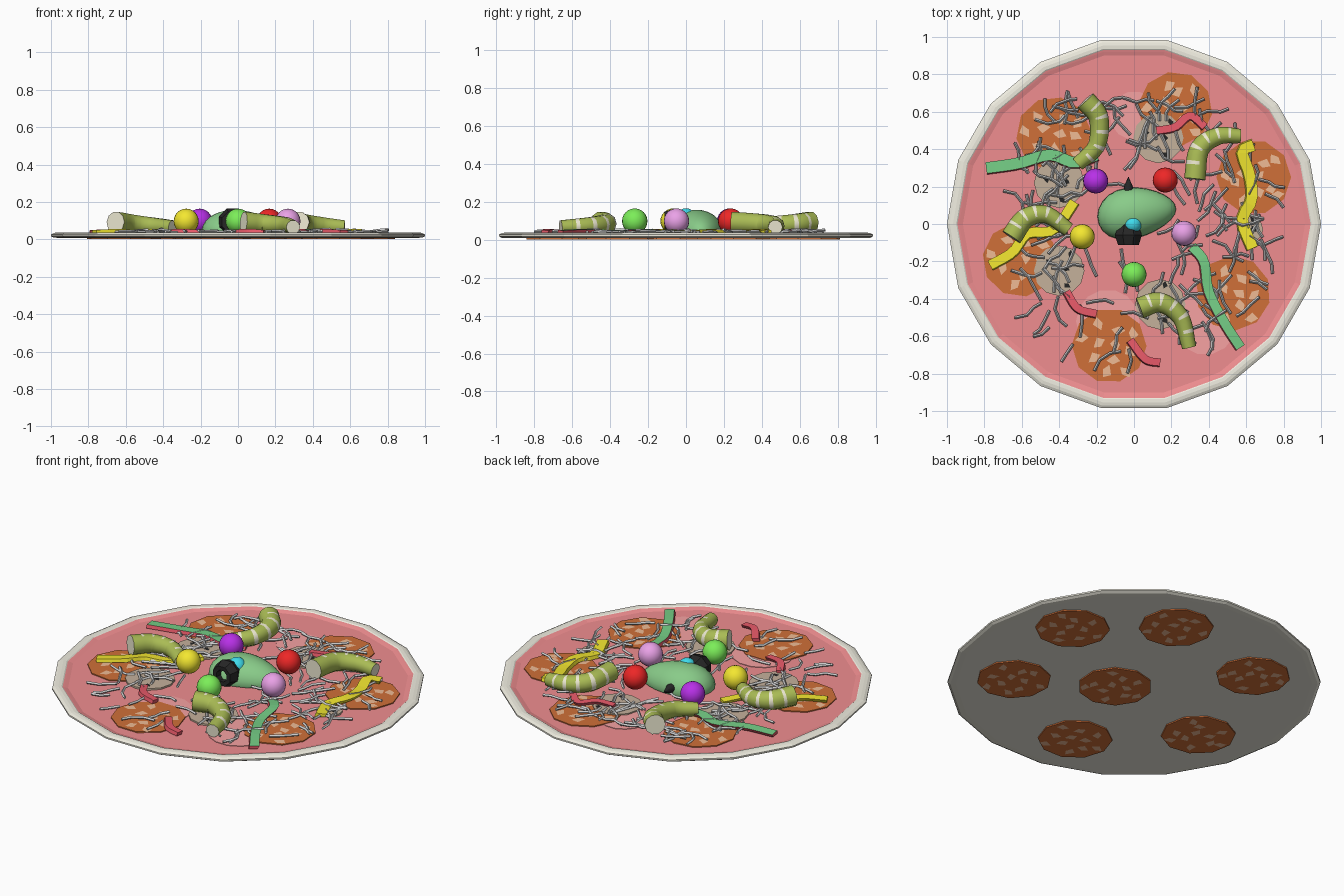
import bpy, bmesh, math, random
from mathutils import Vector as V

if "Cube" in bpy.data.objects:
    bpy.data.objects.remove(bpy.data.objects["Cube"])

random.seed(7)
mats = {}

def mat(name, r, g, b):
    m = bpy.data.materials.new(name)
    m.diffuse_color = (r, g, b, 1)
    m.use_nodes = True
    m.node_tree.nodes["Principled BSDF"].inputs["Base Color"].default_value = m.diffuse_color
    mats[name] = m

mat("cream", .86, .84, .74); mat("sauce", .87, .27, .28); mat("tomato", .93, .36, .36)
mat("salami", .63, .16, .04); mat("fat", .87, .50, .30)
mat("mushroom", .56, .44, .33); mat("black", .02, .02, .02)
mat("pickle", .40, .50, .09); mat("cap", .84, .81, .64)
mat("green", .18, .62, .24); mat("pepper", .25, .60, .25); mat("yellow", .90, .80, .03)
mat("red", .85, .02, .02); mat("purple", .48, .03, .80); mat("pink", .82, .36, .80)
mat("lime", .20, .85, .10); mat("cyan", .05, .72, .85); mat("redflesh", .80, .10, .14)
mat("grey", .66, .66, .66)

def finish(bm, name, *ms, smooth=None, recalc=True):
    if recalc:
        bmesh.ops.recalc_face_normals(bm, faces=bm.faces)
    me = bpy.data.meshes.new(name)
    bm.to_mesh(me); bm.free()
    for m in ms:
        me.materials.append(mats[m])
    ob = bpy.data.objects.new(name, me)
    bpy.context.collection.objects.link(ob)
    if smooth:
        bpy.context.view_layer.objects.active = ob
        bpy.ops.object.select_all(action='DESELECT')
        ob.select_set(True)
        bpy.ops.object.shade_smooth_by_angle(angle=math.radians(smooth))
    return ob

def loft(bm, rings, closed_ends=True):
    """Bridge successive rings of points, cap the ends."""
    vs = [[bm.verts.new(p) for p in r] for r in rings]
    n = len(vs[0])
    for a, b in zip(vs, vs[1:]):
        for i in range(n):
            bm.faces.new((a[i], a[(i+1) % n], b[(i+1) % n], b[i]))
    if closed_ends:
        bm.faces.new(vs[0][::-1]); bm.faces.new(vs[-1])
    return vs

def circle(r, z, n, c=(0, 0), ph=0):
    return [V((c[0]+r*math.cos(ph+2*math.pi*i/n), c[1]+r*math.sin(ph+2*math.pi*i/n), z)) for i in range(n)]

def disc(name, profile, n, m, c=(0, 0), ph=0):
    bm = bmesh.new()
    loft(bm, [circle(r, z, n, c, ph) for r, z in profile])
    return finish(bm, name, m)

def spline(pts, ts):
    """Catmull-Rom points at the parameters ts in 0..1."""
    p = [V(q) for q in pts]
    p = [2*p[0]-p[1]] + p + [2*p[-1]-p[-2]]
    out = []
    for t in ts:
        s = t*(len(p)-3); i = min(int(s), len(p)-4); u = s-i
        a, b, c, d = p[i:i+4]
        out.append(.5*(2*b+(c-a)*u+(2*a-5*b+4*c-d)*u*u+(3*b-a-3*c+d)*u**3))
    return out

def sweep(bm, path, section):
    """section(i, side, up) returns the offsets of ring i."""
    rings = []
    for i, p in enumerate(path):
        d = (path[min(i+1, len(path)-1)] - path[max(i-1, 0)]).normalized()
        side = d.cross(V((0, 0, 1))).normalized()
        rings.append([p+o for o in section(i, side, side.cross(d))])
    return loft(bm, rings)

def round_section(radius, n):
    def f(i, s, u):
        r = radius(i)
        return [r*(s*math.cos(2*math.pi*k/n)+u*math.sin(2*math.pi*k/n)) for k in range(n)]
    return f

# base: 18-sided crust with stepped rim, sauce inside
disc("crust", [(.955, .008), (.985, .009), (1, .017), (1, .026), (.985, .034), (.968, .037),
               (.95, .036), (.935, .026), (.93, .018)], 18, "cream")
disc("sauce", [(.93, .012), (.952, .034), (.935, .030), (.915, .024)], 18, "sauce")

def flecks(bm, c, r, z, count, size, flip=False):
    for k in range(count):
        a = k*2.4+random.random()*.5
        d = r*math.sqrt((k+.4)/count)*.88
        p = (c[0]+d*math.cos(a), c[1]+d*math.sin(a))
        ph = random.random()*6
        vs = [bm.verts.new((p[0]+size*q*math.cos(ph+j*1.4), p[1]+size*q*math.sin(ph+j*1.4), z))
              for j, q in enumerate((1, .7, 1.1, .8))]
        f = bm.faces.new(vs[::-1] if flip else vs)
        f.material_index = 1

# salami slices, visible above and below the base
for k, c in enumerate([(.64, .25), (.22, .615), (.53, -.37), (.065, -.08), (-.43, .48),
                       (-.133, -.65), (-.61, -.19)]):
    top = .022 if k == 3 else .030
    bm = bmesh.new()
    loft(bm, [circle(.2, z, 10, c, k*.5) for z in (.001, top)])
    bmesh.ops.recalc_face_normals(bm, faces=bm.faces)
    flecks(bm, c, .19, top+.001, 11, .036)
    flecks(bm, c, .19, 0, 11, .034, True)
    finish(bm, "salami_slice", "salami", "fat", recalc=False)

# mushroom slices with dark flecks, and tomato slices
for k, c in enumerate([(-.40, .22), (.13, .46), (-.40, -.25), (.14, -.43), (.62, -.03)]):
    r = .07 if k == 4 else .135
    bm = bmesh.new()
    loft(bm, [circle(r, z, 12, c) for z in (.022, .034)])
    bmesh.ops.recalc_face_normals(bm, faces=bm.faces)
    flecks(bm, c, r, .035, 4, .02)
    finish(bm, "mushroom_slice", "mushroom", "black", recalc=False)
for c, r in [((-.14, -.52), .17), ((.38, -.53), .17), ((.0, .58), .13)]:
    disc("tomato_slice", [(r, .02), (r, .027)], 14, "tomato", c)

# curved pickles with pale bands on the outer side
ts = [0]
for k in range(1, 6):
    ts += [k/6-.08, k/6-.018, k/6+.018]
ts += [.93, 1]
bands = {i for i in range(len(ts)-1) if i % 3 == 2 and i < 16}
for pts in [[(-.26, .66), (-.19, .57), (-.20, .42), (-.30, .32)],
            [(.325, .24), (.35, .40), (.45, .47), (.57, .47)],
            [(-.655, -.07), (-.58, .03), (-.47, .05), (-.35, -.03)],
            [(.03, -.45), (.14, -.42), (.25, -.50), (.295, -.66)]]:
    n = 10
    path = spline([(x, y, .092-.009*i) for i, (x, y) in enumerate(pts)], ts)
    bm = bmesh.new()
    sweep(bm, path, round_section(lambda i: .057-.019*ts[i]**1.5, n))
    mid = (path[0]+path[-1])/2
    bm.faces.ensure_lookup_table()
    bm.normal_update()
    bmesh.ops.recalc_face_normals(bm, faces=bm.faces)
    for f in bm.faces:
        if len(f.verts) > 4:
            f.material_index = 1
        elif f.index // n in bands:
            out = f.calc_center_median()-mid
            if f.normal.dot(V((out.x, out.y, 0)).normalized()) > -.3 and f.normal.z > -.5:
                f.material_index = 1
    finish(bm, "pickle", "pickle", "cap", smooth=40)

# wavy pepper strips: skin on top, red or yellow flesh below
for name, skin, flesh, w, pts in [
    ("green_strip", "green", "redflesh", .03, [(-.79, .30), (-.62, .325), (-.45, .37), (-.32, .33), (-.20, .37)]),
    ("green_strip", "green", "redflesh", .026, [(.31, -.12), (.375, -.2), (.40, -.36), (.48, -.52), (.57, -.66)]),
    ("yellow_strip", "yellow", "yellow", .03, [(.64, .42), (.58, .385), (.62, .26), (.63, .13), (.58, .02), (.635, -.13)]),
    ("yellow_strip", "yellow", "yellow", .026, [(-.77, -.22), (-.65, -.15), (-.57, -.05), (-.43, -.03), (-.32, .12)]),
    ("red_strip", "redflesh", "redflesh", .02, [(.12, .50), (.22, .52), (.30, .58), (.38, .52)]),
    ("red_strip", "redflesh", "redflesh", .02, [(-.36, -.36), (-.30, -.45), (-.2, -.48)]),
    ("red_strip", "redflesh", "redflesh", .02, [(-.02, -.62), (.06, -.72), (.14, -.74)])]:
    path = spline([(x, y, .042+.006*(i % 2)) for i, (x, y) in enumerate(pts)], [k/14 for k in range(15)])
    bm = bmesh.new()
    sweep(bm, path, lambda i, s, u: [s*-w+u*.006, s*w+u*.008, s*(w+.006)-u*.012, s*(-w+.01)-u*.012])
    bmesh.ops.recalc_face_normals(bm, faces=bm.faces)
    for f in bm.faces:
        f.material_index = 0 if f.normal.z > .5 else 1
    finish(bm, name, skin, flesh)

# shredded cheese
bm = bmesh.new()
for k in range(150):
    a, d = random.random()*6.283, .18+.56*math.sqrt(random.random())
    p = V((d*math.cos(a), d*math.sin(a), .036+random.random()*.008))
    h = random.random()*6.283
    pts = [p]
    for j in range(3):
        step = .04+random.random()*.035
        q = pts[-1]+V((step*math.cos(h), step*math.sin(h), random.uniform(-.004, .006)))
        if q.xy.length < .84:
            pts.append(q)
        h += random.uniform(-.7, .7)
    if len(pts) > 1:
        sweep(bm, pts, round_section(lambda i: .008, 4))
finish(bm, "shredded_cheese", "grey")

# coloured balls
for m, x, y, z, r in [("purple", -.205, .23, .097, .067), ("red", .167, .235, .097, .067),
                      ("yellow", -.277, -.068, .097, .067), ("pink", .267, -.05, .097, .067),
                      ("lime", 0, -.27, .097, .067), ("cyan", -.007, 0, .115, .05)]:
    bm = bmesh.new()
    bmesh.ops.create_uvsphere(bm, u_segments=20, v_segments=12, radius=r)
    bmesh.ops.translate(bm, vec=(x, y, z), verts=bm.verts)
    finish(bm, m+"_ball", m, smooth=60)

# central pepper lump, tapering to the right
bm = bmesh.new()
bmesh.ops.create_uvsphere(bm, u_segments=24, v_segments=14, radius=1)
for v in bm.verts:
    x, y, z = v.co
    v.co = (.015+.21*x, .06+.02*x+.135*y*(1-.22*x), .04+(.115-.02*x)*max(z, -.1))
finish(bm, "pepper_lump", "pepper", smooth=60)

# black olive tube in front of the lump and its pointed tip behind
bm = bmesh.new()
def ring(r, y):
    return [V((-.03+p.x, y, .092+p.y)) for p in circle(r, 0, 8, ph=math.pi/8)]
loft(bm, [ring(r, y) for r, y in [(.035, -.02), (.035, -.11), (.06, -.112), (.078, -.06), (.055, .0), (.035, -.02)]], False)
finish(bm, "olive_tube", "black")
bm = bmesh.new()
loft(bm, [[V((-.03+p.x, y, .065+p.y)) for p in circle(r, 0, 8)] for r, y in [(.027, .15), (.024, .2), (.002, .25)]])
finish(bm, "olive_tip", "black", smooth=50)
